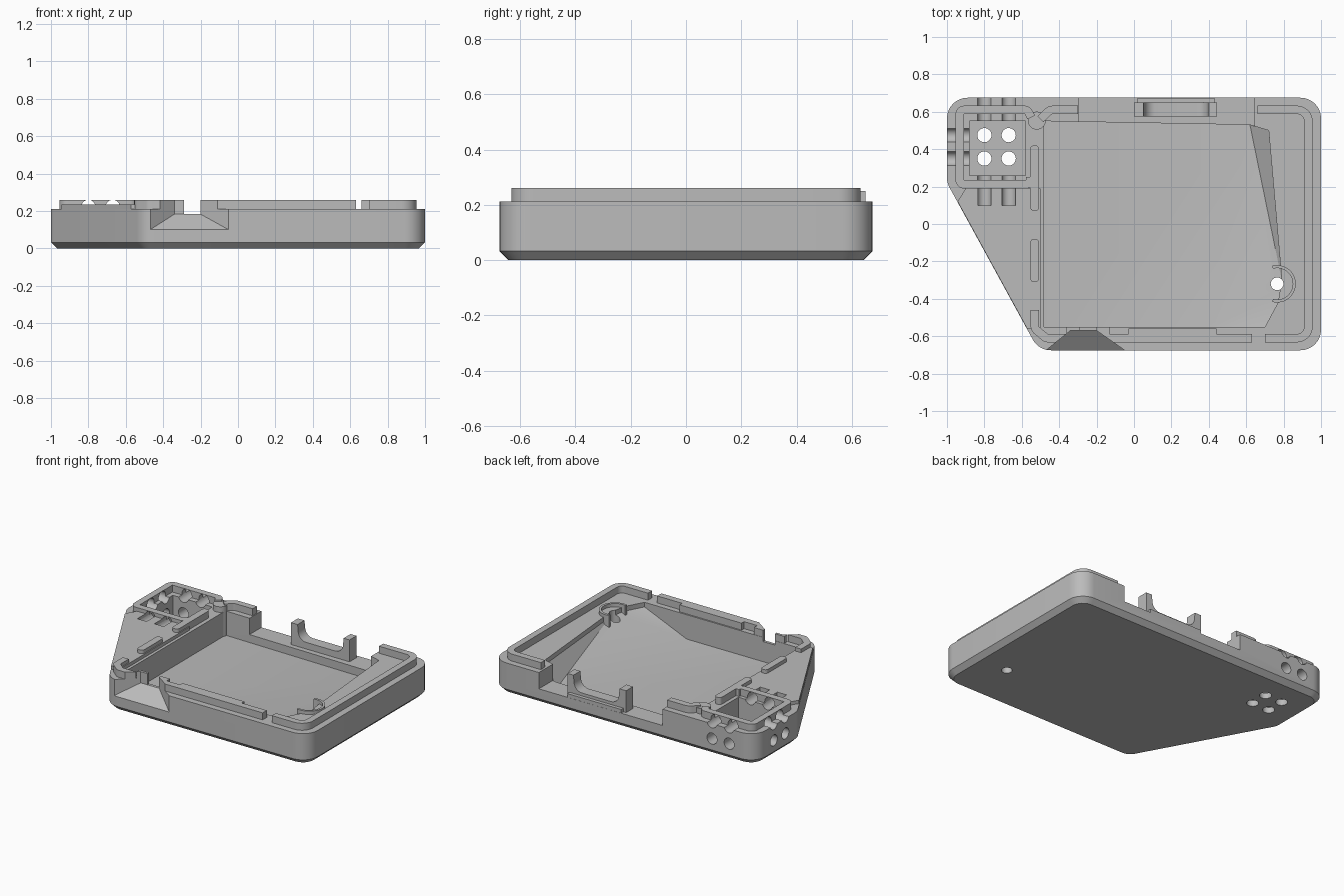
import bpy, bmesh, math
from mathutils import Vector, Matrix

if "Cube" in bpy.data.objects:
    bpy.data.objects.remove(bpy.data.objects["Cube"], do_unlink=True)

grey = bpy.data.materials.new("plain_grey")
grey.use_nodes = True
grey.diffuse_color = (0.5, 0.5, 0.5, 1)
grey.node_tree.nodes["Principled BSDF"].inputs["Base Color"].default_value = (0.5, 0.5, 0.5, 1)

parts, cutters = [], []


def finish(name, bm, cutter=False):
    bmesh.ops.recalc_face_normals(bm, faces=bm.faces)
    me = bpy.data.meshes.new(name)
    bm.to_mesh(me)
    bm.free()
    me.materials.append(grey)
    ob = bpy.data.objects.new(name, me)
    bpy.context.collection.objects.link(ob)
    ob.hide_render = cutter
    (cutters if cutter else parts).append(ob)
    return ob


def rounded(pts, r, closed=True, seg=8):
    """Fillet the corners of a polyline."""
    out, n = [], len(pts)
    for i, p in enumerate(pts):
        p = Vector(p)
        if not closed and i in (0, n - 1):
            out.append(p)
            continue
        a = (Vector(pts[i - 1]) - p).normalized()
        b = (Vector(pts[(i + 1) % n]) - p).normalized()
        half = a.angle(b) / 2
        centre = p + (a + b).normalized() * r / math.sin(half)
        start = p + a * r / math.tan(half) - centre
        sweep = math.pi - 2 * half
        turn = -1 if a.x * b.y - a.y * b.x > 0 else 1
        for k in range(seg + 1):
            out.append(centre + Matrix.Rotation(turn * sweep * k / seg, 2) @ start)
    return out


def inset(pts, d):
    """Move each side of a counter-clockwise convex outline inwards."""
    out = []
    for i, p in enumerate(pts):
        p = Vector(p)
        a = (p - Vector(pts[i - 1])).normalized()
        b = (Vector(pts[(i + 1) % len(pts)]) - p).normalized()
        na, nb = Vector((-a.y, a.x)), Vector((-b.y, b.x))
        out.append(p + (na + nb) * d / (1 + na.dot(nb)))
    return out


def loft(name, loops, cutter=False):
    bm = bmesh.new()
    rings = [[bm.verts.new((p[0], p[1], z)) for p in pts] for pts, z in loops]
    n = len(rings[0])
    for lo, hi in zip(rings, rings[1:]):
        for i in range(n):
            j = (i + 1) % n
            bm.faces.new((lo[i], lo[j], hi[j], hi[i]))
    bm.faces.new(rings[0][::-1])
    bm.faces.new(rings[-1])
    return finish(name, bm, cutter)


def prism(name, pts, z0, z1, cutter=False):
    return loft(name, [(pts, z0), (pts, z1)], cutter)


def box(name, x0, x1, y0, y1, z0, z1, cutter=False):
    return prism(name, [(x0, y0), (x1, y0), (x1, y1), (x0, y1)], z0, z1, cutter)


def strip(name, path, z0=0.2, z1=0.26, width=0.045):
    """Raised rib of even width along an open path."""
    path = [Vector(p) for p in path]
    left, right = [], []
    for i, p in enumerate(path):
        a = (p - path[i - 1]).normalized() if i else (path[1] - p).normalized()
        b = (path[i + 1] - p).normalized() if i < len(path) - 1 else a
        na, nb = Vector((-a.y, a.x)), Vector((-b.y, b.x))
        off = (na + nb) * width / 2 / (1 + na.dot(nb))
        left.append(p + off)
        right.append(p - off)
    return prism(name, left + right[::-1], z0, z1)


def hull(name, pts):
    bm = bmesh.new()
    for p in pts:
        bm.verts.new(p)
    bmesh.ops.convex_hull(bm, input=bm.verts)
    return finish(name, bm, True)


def drill(name, start, end, r):
    a, b = Vector(start), Vector(end)
    bm = bmesh.new()
    spin = (b - a).to_track_quat('Z', 'Y').to_matrix().to_4x4()
    bmesh.ops.create_cone(bm, cap_ends=True, segments=24, radius1=r, radius2=r,
                          depth=(b - a).length, matrix=Matrix.Translation((a + b) / 2) @ spin)
    return finish(name, bm, True)


def disc(x, y, r, n=24):
    return [(x + r * math.cos(math.tau * k / n), y + r * math.sin(math.tau * k / n)) for k in range(n)]


# Tray body with chamfered foot
outline = [(-1, 0.675), (-1, 0.22), (-0.51, -0.675), (1, -0.675), (1, 0.675)]
body = rounded(outline, 0.11)
foot = rounded(inset(outline, 0.032), 0.08)
loft("tray_body", [(foot, 0), (body, 0.032), (body, 0.212)])

# Raised ground beside the slanted side
prism("side_plateau", [(-0.943, 0.12), (-0.571, -0.56), (-0.5, -0.56), (-0.5, 0.19), (-0.9, 0.19)], 0.2, 0.235)

# Upper lips
strip("right_lip", rounded([(0.66, 0.61), (0.932, 0.61), (0.932, -0.61), (0.7, -0.61)], 0.06, False))
strip("front_lip", [(-0.16, -0.61), (0.63, -0.61)])
strip("front_corner_lip", rounded([(-0.53, -0.46), (-0.53, -0.56), (-0.47, -0.61), (-0.3, -0.61)], 0.03, False))
strip("back_lip", rounded([(-0.3, 0.61), (-0.45, 0.61), (-0.5, 0.56)], 0.04, False))
strip("socket_lip", rounded([(-0.55, 0.57), (-0.57, 0.61), (-0.932, 0.61), (-0.932, 0.212),
                             (-0.555, 0.212), (-0.555, 0.25)], 0.025, False))
for i, (y0, y1) in enumerate([(0.07, 0.42), (-0.31, -0.08)]):
    prism(f"side_lip_{i + 1}", rounded([(-0.555, y0), (-0.507, y0), (-0.507, y1), (-0.555, y1)], 0.02), 0.2, 0.26)
box("front_clip", -0.03, 0.44, -0.61, -0.56, 0.2, 0.26)
for x in (-0.325, -0.165):
    box("cable_post", x - 0.035, x + 0.035, -0.6, -0.552, 0.17, 0.26)

# Sloped cavity
low, high = 0.045, 0.18
floor = [(-0.48, -0.55, low), (0.38, -0.55, low), (0.7, -0.55, high), (0.77, -0.42, high), (0.79, -0.3, high),
         (0.72, 0.5, high), (0.62, 0.53, low), (-0.48, 0.55, low)]
hull("cavity_cutter", floor + [(x, y, 0.4) for x, y, z in floor])

# Openings in the back wall
box("back_gap_cutter", -0.295, 0.645, 0.5, 0.8, 0.1, 0.4, True)

# Cable funnel in the front wall
ramp = [(-0.47, -0.675, 0.1), (-0.05, -0.675, 0.1), (-0.2, -0.57, 0.183), (-0.34, -0.57, 0.183),
        (-0.47, -0.72, 0.1), (-0.05, -0.72, 0.1)]
hull("funnel_cutter", ramp + [(x, y, 0.4) for x, y, z in ramp])
box("cable_slot_cutter", -0.29, -0.2, -0.6, -0.5, 0.183, 0.4, True)

# Pin socket: pocket, floor holes, wall holes and grooves
box("pocket_cutter", -0.88, -0.58, 0.26, 0.55, 0.04, 0.4, True)
r = 0.038
columns, rows = (-0.8, -0.67), (0.475, 0.35)
for x in columns:
    drill("groove_cutter", (x, 0.1, 0.222), (x, 0.8, 0.222), r)
    drill("wall_hole_cutter", (x, 0.45, 0.11), (x, 0.8, 0.11), r)
    for y in rows:
        drill("floor_hole_cutter", (x, y, -0.1), (x, y, 0.1), r)
for y in rows:
    drill("groove_cutter", (-1.1, y, 0.222), (-0.8, y, 0.222), r)
    drill("wall_hole_cutter", (-1.1, y, 0.11), (-0.8, y, 0.11), r)
drill("reset_hole_cutter", (0.765, -0.32, -0.1), (0.765, -0.32, 0.4), 0.034)

# Cut the parts, then drop the cutters
for ob in parts:
    for c in cutters:
        mod = ob.modifiers.new(c.name, 'BOOLEAN')
        mod.operation, mod.solver, mod.object = 'DIFFERENCE', 'EXACT', c
dg = bpy.context.evaluated_depsgraph_get()
meshes = [bpy.data.meshes.new_from_object(ob.evaluated_get(dg)) for ob in parts]
for ob, me in zip(parts, meshes):
    ob.modifiers.clear()
    ob.data = me
for c in cutters:
    bpy.data.objects.remove(c, do_unlink=True)

# Corner boss and guard ring round the small hole
prism("corner_boss", disc(-0.52, 0.553, 0.048), 0.04, 0.25)
arc = [(0.765 + 0.092 * math.cos(a), -0.32 + 0.092 * math.sin(a))
       for a in (math.radians(-105 + 210 * k / 20) for k in range(21))]
strip("guard_ring", arc, 0.15, 0.235, 0.016)

# Connector cradle in the back wall: U profile pushed along y
notch = rounded([(0.05, 0.25), (0.06, 0.145), (0.39, 0.145), (0.4, 0.25)], 0.06, False)
profile = [(0, 0.09), (0, 0.25)] + [tuple(p) for p in notch] + [(0.445, 0.25), (0.445, 0.09)]
cradle = prism("connector_cradle", profile, -0.65, -0.575)
cradle.data.transform(Matrix.Rotation(math.pi / 2, 4, 'X'))
box("cradle_step", 0.02, 0.43, 0.64, 0.674, 0.09, 0.125)

bpy.ops.object.select_all(action='DESELECT')
for ob in parts:
    ob.select_set(True)
bpy.context.view_layer.objects.active = parts[0]
bpy.ops.object.shade_smooth_by_angle(angle=math.radians(25))
